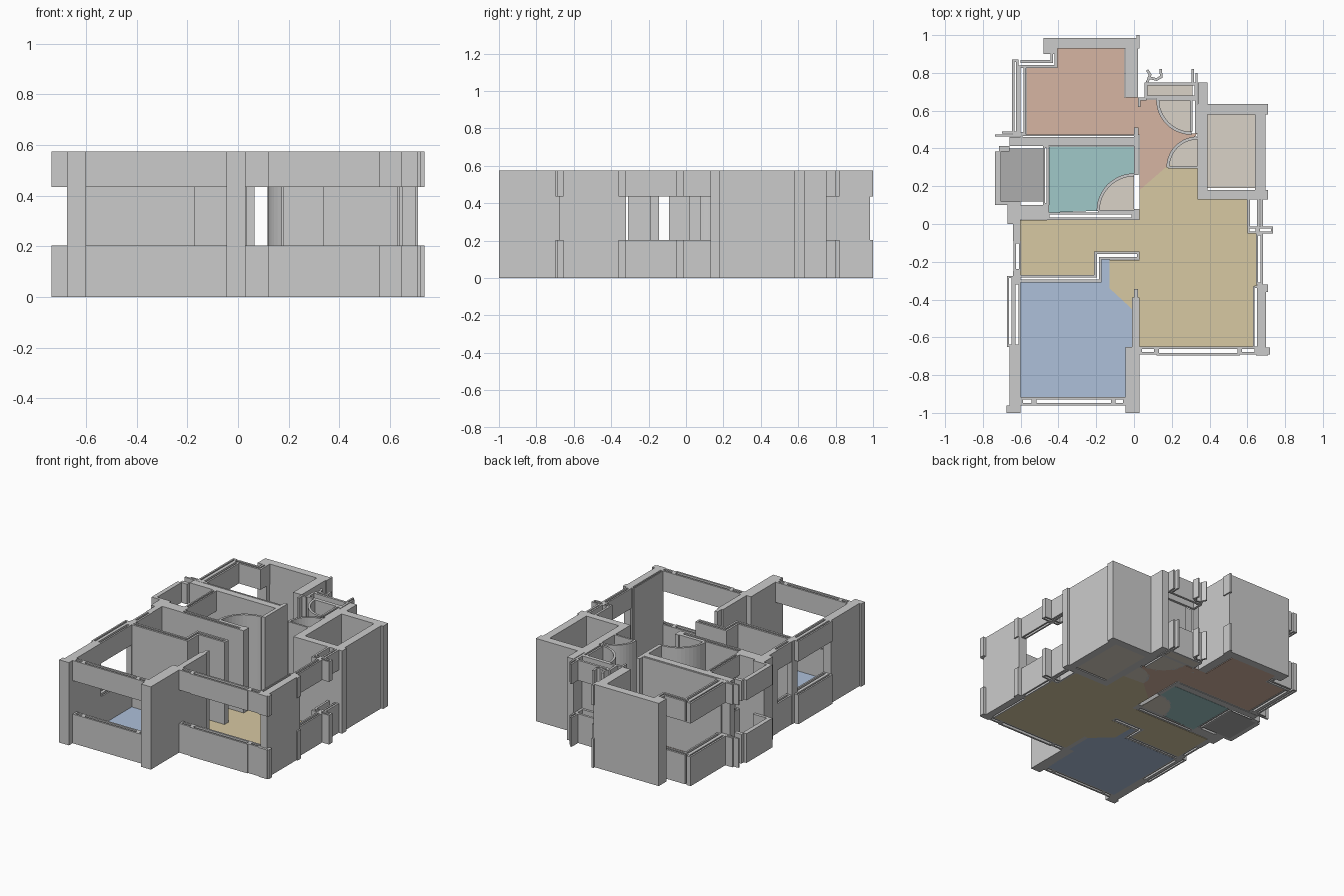
import bpy, bmesh
from math import cos, sin, radians
from mathutils import Vector

if "Cube" in bpy.data.objects:
    bpy.data.objects.remove(bpy.data.objects["Cube"])

H = 0.575
FULL = [(0, H)]
BANDS = [(0, 0.203), (0.435, H)]     # sill and lintel around an open window


def prism(bm, pts, z0, z1):
    lo = [bm.verts.new((x, y, z0)) for x, y in pts]
    hi = [bm.verts.new((x, y, z1)) for x, y in pts]
    bm.faces.new(lo[::-1])
    bm.faces.new(hi)
    n = len(pts)
    for i in range(n):
        j = (i + 1) % n
        bm.faces.new((lo[i], lo[j], hi[j], hi[i]))


def finish(name, bm, color=None):
    bmesh.ops.recalc_face_normals(bm, faces=bm.faces)
    me = bpy.data.meshes.new(name)
    bm.to_mesh(me)
    bm.free()
    ob = bpy.data.objects.new(name, me)
    bpy.context.collection.objects.link(ob)
    if color:
        mat = bpy.data.materials.new(name + "_paint")
        mat.diffuse_color = (*color, 1)
        mat.use_nodes = True
        mat.node_tree.nodes["Principled BSDF"].inputs["Base Color"].default_value = mat.diffuse_color
        me.materials.append(mat)


def boxes(name, rects, spans=FULL):
    """Solid blocks given as x0, x1, y0, y1."""
    bm = bmesh.new()
    for a, b, c, d in rects:
        for z0, z1 in spans:
            prism(bm, [(a, c), (b, c), (b, d), (a, d)], z0, z1)
    finish(name, bm)


def frames(name, rects, t=0.013, spans=BANDS):
    """Hollow blocks: four thin sides around an open slot."""
    parts = []
    for a, b, c, d in rects:
        parts += [(a, b, c, c + t), (a, b, d - t, d),
                  (a, a + t, c + t, d - t), (b - t, b, c + t, d - t)]
    boxes(name, parts, spans)


def strip(name, pts, w=0.014, spans=FULL):
    """Mitred thin wall along a path."""
    p = [Vector(q) for q in pts]
    left, right = [], []
    for i, q in enumerate(p):
        d0 = (q - p[i - 1]).normalized() if i else (p[1] - q).normalized()
        d1 = (p[i + 1] - q).normalized() if i < len(p) - 1 else d0
        n0, n1 = Vector((-d0.y, d0.x)), Vector((-d1.y, d1.x))
        m = (n0 + n1).normalized()
        m *= w / 2 / m.dot(n0)
        left.append(q + m)
        right.append(q - m)
    bm = bmesh.new()
    for z0, z1 in spans:
        prism(bm, [tuple(v) for v in left + right[::-1]], z0, z1)
    finish(name, bm)


def floor(name, pts, color):
    bm = bmesh.new()
    prism(bm, pts, 0, 0.004)
    finish(name, bm, color)


def arc(cx, cy, r, a0, a1, n=12):
    return [(cx + r * cos(radians(a0 + (a1 - a0) * i / n)),
             cy + r * sin(radians(a0 + (a1 - a0) * i / n))) for i in range(n + 1)]


BEIGE = (0.70, 0.65, 0.57)
door_a = arc(0.0, 0.07, 0.19, 90, 180)
door_b = arc(0.305, 0.66, 0.18, 180, 270)
door_c = arc(0.335, 0.30, 0.155, 90, 180)

# Room floors
floor("blue_floor", [(-.6, -.92), (-.04, -.92), (-.04, -.65), (0, -.65), (0, -.46), (-.13, -.34),
                     (-.13, -.185), (-.175, -.185), (-.175, -.31), (-.6, -.31)], (.42, .53, .70))
floor("yellow_floor", [(-.6, -.27), (-.21, -.27), (-.21, -.145), (.03, -.145), (.03, -.19),
                       (-.13, -.19), (-.13, -.34), (0, -.46), (.03, -.46), (.03, -.65), (.63, -.65),
                       (.63, -.33), (.65, -.33), (.65, -.05), (.6, -.05), (.6, .13), (.34, .13),
                       (.34, .30), (.18, .31), (.03, .18), (.03, .02), (-.6, .02)], (.68, .58, .36))
floor("red_floor", [(-.57, .47), (.03, .47), (.03, .18), (.18, .31)] + door_c[-2:0:-1]
      + [(.335, .48)] + door_b[::-1] + [(.06, .66), (.06, .67), (-.05, .67), (-.05, .93),
                                        (-.41, .93), (-.41, .83), (-.57, .83)], (.67, .46, .36))
floor("teal_floor", [(-.45, .06)] + door_a[::-1] + [(0, .41), (-.45, .41)], (.35, .58, .58))
floor("balcony_floor", [(-.705, .12), (-.48, .12), (-.48, .4), (-.705, .4)], (.42, .42, .42))
floor("closet_floor", [(.39, .19), (.64, .19), (.64, .58), (.39, .58)], BEIGE)
floor("entry_sill", [(.07, .68), (.31, .68), (.31, .735), (.07, .735)], BEIGE)

# Door swings: floor sector plus curved screen
for name, c, pts in (("bath_door", (0, .07), door_a), ("entry_door", (.305, .66), door_b),
                     ("closet_door", (.335, .30), door_c)):
    floor(name + "_sector", [c] + pts, BEIGE)
    strip(name + "_curve", pts, 0.016)
boxes("door_leaves", [(-.19, 0, .062, .074), (.297, .31, .49, .66), (.18, .335, .293, .306)])

# Full-height outer walls and piers
boxes("front_piers", [(-.66, -.6, -.96, -.65), (-.675, -.6, -1, -.96),
                      (-.045, .03, -1, -.65), (.65, .7, -.68, -.32)])
boxes("left_piers", [(-.67, -.6, 0, .1), (-.64, -.6, -.09, 0), (-.6, -.45, .025, .1),
                     (-.64, -.6, -.31, -.25)])
boxes("back_walls", [(-.48, .02, .93, .985), (-.48, -.41, .9, .93), (-.045, .02, .67, .93),
                     (.02, .065, .655, .67), (.02, .034, .62, .655)])
boxes("closet_walls", [(.335, .39, .13, .635), (.39, .71, .58, .635), (.64, .695, .18, .58),
                       (.39, .71, .13, .18), (.34, .39, .635, .75)])

# Interior walls
boxes("inner_walls", [(-.01, .03, -.65, -.39), (0, .022, -.39, -.345), (0, .025, .26, .51),
                      (0, .03, .02, .08), (-.66, 0, .412, .46)])
frames("bath_wall", [(-.46, 0, .022, .062)], spans=FULL)
frames("red_room_wall", [(-.6, .02, .445, .475)], 0.01, FULL)
strip("jog_wall_outer", [(-.6, -.277), (-.204, -.277), (-.204, -.152), (.03, -.152)])
strip("jog_wall_inner", [(-.6, -.302), (-.178, -.302), (-.178, -.182), (.03, -.182)])
boxes("jog_wall_end", [(.016, .03, -.175, -.159)])

# Windows: sill and lintel with slotted frames
frames("blue_front_window", [(-.6, -.53, -.96, -.917), (-.53, -.11, -.96, -.917),
                             (-.11, -.045, -.96, -.917)])
frames("blue_left_window", [(-.672, -.638, -.65, -.275), (-.638, -.6, -.65, -.31)], 0.011)
frames("yellow_front_window", [(.03, .12, -.69, -.648), (.12, .56, -.697, -.648),
                               (.56, .65, -.69, -.648)])
boxes("front_window_ends", [(.70, .72, -.69, -.655), (.645, .71, -.697, -.68)], BANDS)
frames("yellow_left_window", [(-.637, -.597, -.25, -.09)])
frames("yellow_right_window", [(.645, .682, -.32, -.05)], 0.011)
boxes("pier_lining", [(.63, .638, -.65, -.33), (.638, .65, -.34, -.325)])
boxes("right_window_ends", [(.695, .71, -.36, -.32)], BANDS)
frames("right_crosspiece", [(.6, .655, -.05, -.012), (.655, .735, -.05, -.012)], 0.011)
boxes("right_bay_strips", [(.598, .613, -.012, .13), (.652, .664, -.012, .13),
                           (.67, .684, -.012, .13)], BANDS)
frames("red_left_window", [(-.645, -.612, .475, .87), (-.612, -.572, .475, .84)], 0.012)
strip("red_corner_window_inner", [(-.6, .834), (-.413, .834), (-.413, .93)], 0.014, BANDS)
strip("red_corner_window_outer", [(-.6, .86), (-.435, .86), (-.435, .93)], 0.014, BANDS)
boxes("back_fin", [(.012, .028, .93, 1.0)], BANDS)

# Left balcony rails
boxes("balcony_rails", [(-.735, -.705, .1, .385), (-.715, -.66, .385, .412), (-.705, -.6, .1, .12),
                        (-.735, -.6, .462, .475), (-.7, -.6, .48, .49)], BANDS)
frames("balcony_inner_window", [(-.482, -.452, .1, .412)], 0.01)

# Entry vestibule window
frames("entry_window", [(.055, .335, .665, .75)], 0.016)
boxes("entry_posts", [(.305, .317, .75, .82), (.325, .337, .75, .80)], BANDS)
strip("entry_fin_a", [(.07, .75), (.085, .79), (.07, .815)], 0.014, BANDS)
strip("entry_fin_b", [(.08, .775), (.12, .765), (.145, .78), (.14, .82)], 0.014, BANDS)
boxes("entry_sash", [(.12, .335, .655, .665), (.322, .336, .48, .655)])
